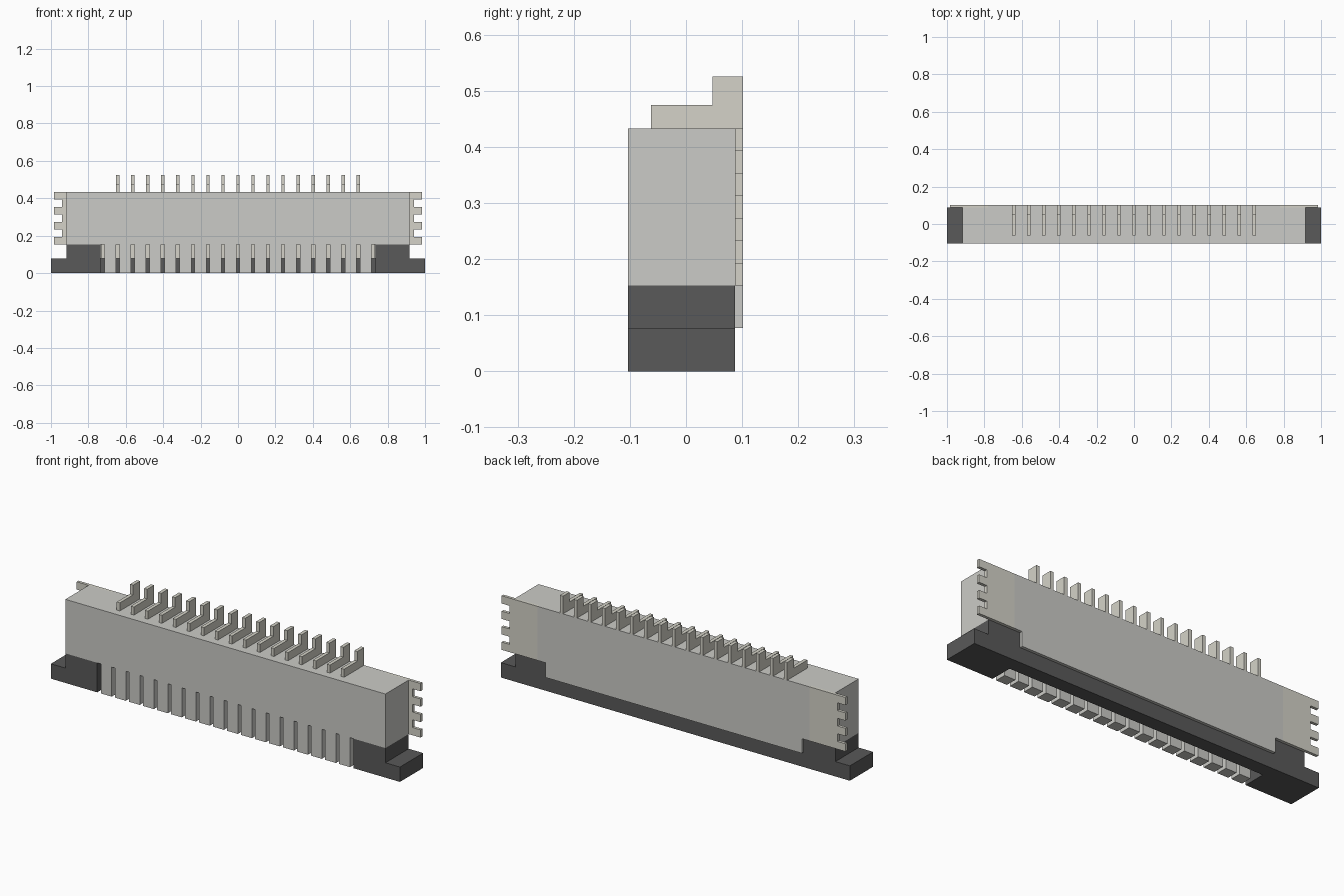
import bpy

if "Cube" in bpy.data.objects:
    bpy.data.objects.remove(bpy.data.objects["Cube"])


def material(name, rgb):
    m = bpy.data.materials.new(name)
    m.diffuse_color = (*rgb, 1)
    m.use_nodes = True
    m.node_tree.nodes["Principled BSDF"].inputs["Base Color"].default_value = m.diffuse_color
    return m


LIGHT = material("light_plastic", (0.60, 0.60, 0.57))
METAL = material("metal", (0.66, 0.65, 0.58))
DARK = material("dark_plastic", (0.10, 0.10, 0.10))


def prism(name, pts, axis, lo, hi, mat):
    """Extrude a closed profile: (y, z) points along 'x', (x, z) along 'y', (x, y) along 'z'."""
    def place(p, t):
        return {'x': (t, *p), 'y': (p[0], t, p[1]), 'z': (*p, t)}[axis]
    area = sum(a[0] * b[1] - b[0] * a[1] for a, b in zip(pts, pts[1:] + pts[:1]))
    if (area < 0) != (axis == 'y'):
        pts = pts[::-1]
    n = len(pts)
    verts = [place(p, lo) for p in pts] + [place(p, hi) for p in pts]
    faces = [tuple(reversed(range(n))), tuple(range(n, 2 * n))]
    faces += [(i, (i + 1) % n, n + (i + 1) % n, n + i) for i in range(n)]
    me = bpy.data.meshes.new(name)
    me.from_pydata(verts, [], faces)
    me.materials.append(mat)
    ob = bpy.data.objects.new(name, me)
    bpy.context.collection.objects.link(ob)
    return ob


def box(name, x0, x1, y0, y1, z0, z1, mat):
    return prism(name, [(x0, y0), (x1, y0), (x1, y1), (x0, y1)], 'z', z0, z1, mat)


FRONT, REAR, BACK = -0.103, 0.087, 0.102
LOW, MID, TOP = 0.077, 0.153, 0.433
INNER, PLATE, BODY = 0.735, 0.78, 0.917
PITCH, PIN = 0.0803, 0.009

# Main housing, with a raised back panel between the side tabs
prism("housing", [(-BODY, FRONT), (BODY, FRONT), (BODY, REAR), (PLATE, REAR),
                  (PLATE, BACK), (-PLATE, BACK), (-PLATE, REAR), (-BODY, REAR)],
      'z', MID, TOP, LIGHT)
# Lower core and back skirt of the housing
box("housing_core", -INNER, INNER, 0.0, BACK, LOW, MID, LIGHT)

# Dark slider: rear bar and two stepped end blocks
box("slider_bar", -INNER, INNER, 0.015, REAR, 0, LOW, DARK)
for s, side in ((-1, "left"), (1, "right")):
    prism("slider_end_" + side,
          [(s * INNER, 0), (s, 0), (s, LOW), (s * BODY, LOW), (s * BODY, MID), (s * INNER, MID)],
          'y', FRONT, REAR, DARK)
    # Solder tab with four fingers on its outer edge
    outline = [(s * PLATE, TOP), (s * PLATE, MID)]
    for k in range(4):
        z = MID + 0.08 * k
        top = TOP if k == 3 else z + 0.04
        outline += [(s * 0.94, z)] if k else []
        outline += [(s * 0.985, z), (s * 0.985, top)]
        outline += [(s * 0.94, top)] if k < 3 else []
    prism("solder_tab_" + side, outline, 'y', REAR, BACK, METAL)

# Comb of front teeth
for k in range(18):
    x = (k - 8.5) * PITCH
    w = PITCH / 2 - PIN
    box(f"front_tooth_{k}", x - w, x + w, FRONT, -0.045, 0, MID, LIGHT)

# Contacts seen inside the slots
for k in range(19):
    x = (k - 9) * PITCH
    box(f"slot_contact_{k}", x - PIN, x + PIN, -0.06, 0.0, LOW, MID, METAL)

# Stepped terminals on top
for k in range(17):
    x = (k - 8) * PITCH
    prism(f"terminal_{k}", [(-0.062, TOP), (BACK, TOP), (BACK, 0.525), (0.047, 0.525),
                            (0.047, 0.475), (-0.062, 0.475)], 'x', x - PIN, x + PIN, METAL)
